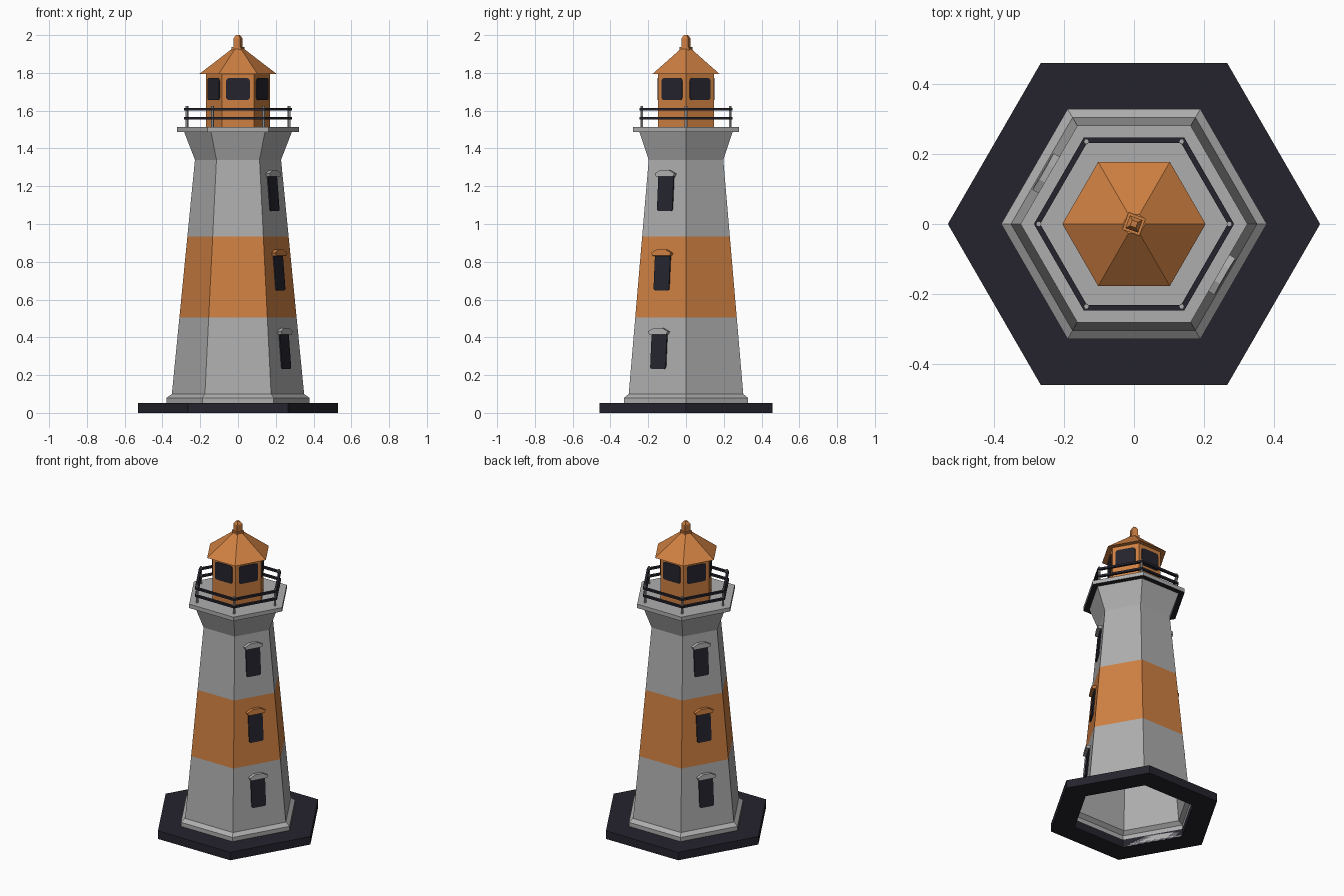
import bpy, math
from mathutils import Matrix, Vector

if "Cube" in bpy.data.objects:
    bpy.data.objects.remove(bpy.data.objects["Cube"])


def material(name, rgb):
    m = bpy.data.materials.new(name)
    m.diffuse_color = (*rgb, 1)
    m.use_nodes = True
    m.node_tree.nodes["Principled BSDF"].inputs["Base Color"].default_value = m.diffuse_color
    return m


GRAY = material("light gray", (0.42, 0.42, 0.42))
ORANGE = material("burnt orange", (0.62, 0.215, 0.054))
DARK = material("dark slate", (0.0185, 0.0176, 0.027))


def make(name, verts, faces, mats, rule=None):
    me = bpy.data.meshes.new(name)
    me.from_pydata(verts, [], faces)
    for m in mats:
        me.materials.append(m)
    if rule:
        for p in me.polygons:
            p.material_index = rule(p)
    ob = bpy.data.objects.new(name, me)
    bpy.context.collection.objects.link(ob)
    return ob


def lathe(name, profile, mats, rule=None, sides=6, turn=0.0, ring=False,
          cap_bottom=False, cap_top=False, center=(0, 0)):
    """Faceted revolution of (radius, z) points; ring joins last to first."""
    verts = [(center[0] + r * math.cos(turn + 2 * math.pi * i / sides),
              center[1] + r * math.sin(turn + 2 * math.pi * i / sides), z)
             for r, z in profile for i in range(sides)]
    n = len(profile)
    faces = []
    for k in range(n if ring else n - 1):
        a, b = k * sides, (k + 1) % n * sides
        for i in range(sides):
            j = (i + 1) % sides
            faces.append((a + i, a + j, b + j, b + i))
    if cap_bottom:
        faces.append(tuple(reversed(range(sides))))
    if cap_top:
        faces.append(tuple(range((n - 1) * sides, n * sides)))
    return make(name, verts, faces, mats, rule)


def plate(name, outline, depth, angle, apothem, z, lean, mat):
    """Outline extruded outward from a wall facing the given angle."""
    n = Vector((math.cos(angle), math.sin(angle), 0))
    t = Vector((-n.y, n.x, 0))
    u = (Vector((0, 0, 1)) - lean * n).normalized()
    out = t.cross(u)
    base = n * apothem + Vector((0, 0, z))
    c = len(outline)
    verts = [base + t * x + u * y + out * d for d in (-0.002, depth) for x, y in outline]
    faces = [tuple(reversed(range(c))), tuple(range(c, 2 * c))]
    faces += [(i, (i + 1) % c, c + (i + 1) % c, c + i) for i in range(c)]
    return make(name, verts, faces, [mat])


def rounded(w, h, r):
    """Rectangle outline with small rounded corners."""
    pts = []
    for k, (sx, sy) in enumerate(((1, 1), (-1, 1), (-1, -1), (1, -1))):
        for s in range(3):
            a = math.pi / 2 * (k + s / 2)
            pts.append((sx * (w / 2 - r) + r * math.cos(a), sy * (h / 2 - r) + r * math.sin(a)))
    return pts


AP = math.cos(math.pi / 6)   # apothem / circumradius of a hexagon


def wall_r(z):
    return 0.36 - 0.0985 * z


# Ground slab, open in the middle
lathe("base_slab", [(0.378, 0), (0.53, 0), (0.53, 0.053), (0.378, 0.053)], [DARK], ring=True)

# Hollow tower with plinth, orange band and flared top
lathe("tower", [(0.378, 0), (0.378, 0.08), (wall_r(0.1), 0.1), (wall_r(0.505), 0.505),
                (wall_r(0.935), 0.935), (wall_r(1.34), 1.34), (0.285, 1.487)],
      [GRAY, ORANGE], lambda p: int(0.51 < p.center.z < 0.93))

# Gallery floor, dark underneath
lathe("gallery_floor", [(0.28, 1.487), (0.323, 1.487), (0.323, 1.513)], [GRAY, DARK],
      lambda p: int(p.center.z < 1.49), cap_top=True)

# Gallery railing
for i, z in enumerate((1.553, 1.602)):
    lathe(f"gallery_rail_{i + 1}", [(0.267, z), (0.285, z), (0.285, z + 0.013), (0.267, z + 0.013)],
          [DARK], ring=True)
for i in range(6):
    a = i * math.pi / 3
    lathe(f"rail_post_{i + 1}", [(0.008, 1.51), (0.008, 1.625)], [GRAY], sides=6, turn=a,
          cap_top=True, center=(0.271 * math.cos(a), 0.271 * math.sin(a)))

# Lantern room and its windows
lathe("lantern_room", [(0.17, 1.513), (0.17, 1.80)], [ORANGE])
for i in range(6):
    plate(f"lantern_window_{i + 1}", rounded(0.126, 0.116, 0.014), 0.004,
          math.radians(30 + 60 * i), 0.17 * AP, 1.714, 0, DARK)

# Roof and finial
lathe("roof", [(0.165, 1.797), (0.204, 1.795), (0.032, 1.927)], [ORANGE], cap_bottom=True, cap_top=True)
lathe("finial", [(0.037, 1.91), (0.037, 1.938), (0.027, 1.938), (0.027, 1.982), (0.012, 2.0)],
      [ORANGE], sides=4, turn=math.radians(25), cap_bottom=True, cap_top=True)

# Tower windows with hoods, on two opposite walls
HOOD = [(-0.052, 0), (0.052, 0), (0.06, 0.016), (0.025, 0.034), (-0.025, 0.034), (-0.06, 0.016)]
for side, deg in (("right", -30), ("left", 150)):
    for i, z in enumerate((0.326, 0.742, 1.162)):
        a, lean, top = math.radians(deg), 0.0985 * AP, z + 0.088
        plate(f"tower_window_{side}_{i + 1}", rounded(0.094, 0.188, 0.01), 0.007,
              a, wall_r(z) * AP, z, lean, DARK)
        plate(f"window_hood_{side}_{i + 1}", HOOD, 0.024,
              a, wall_r(top) * AP, top, lean, ORANGE if i == 1 else GRAY)
